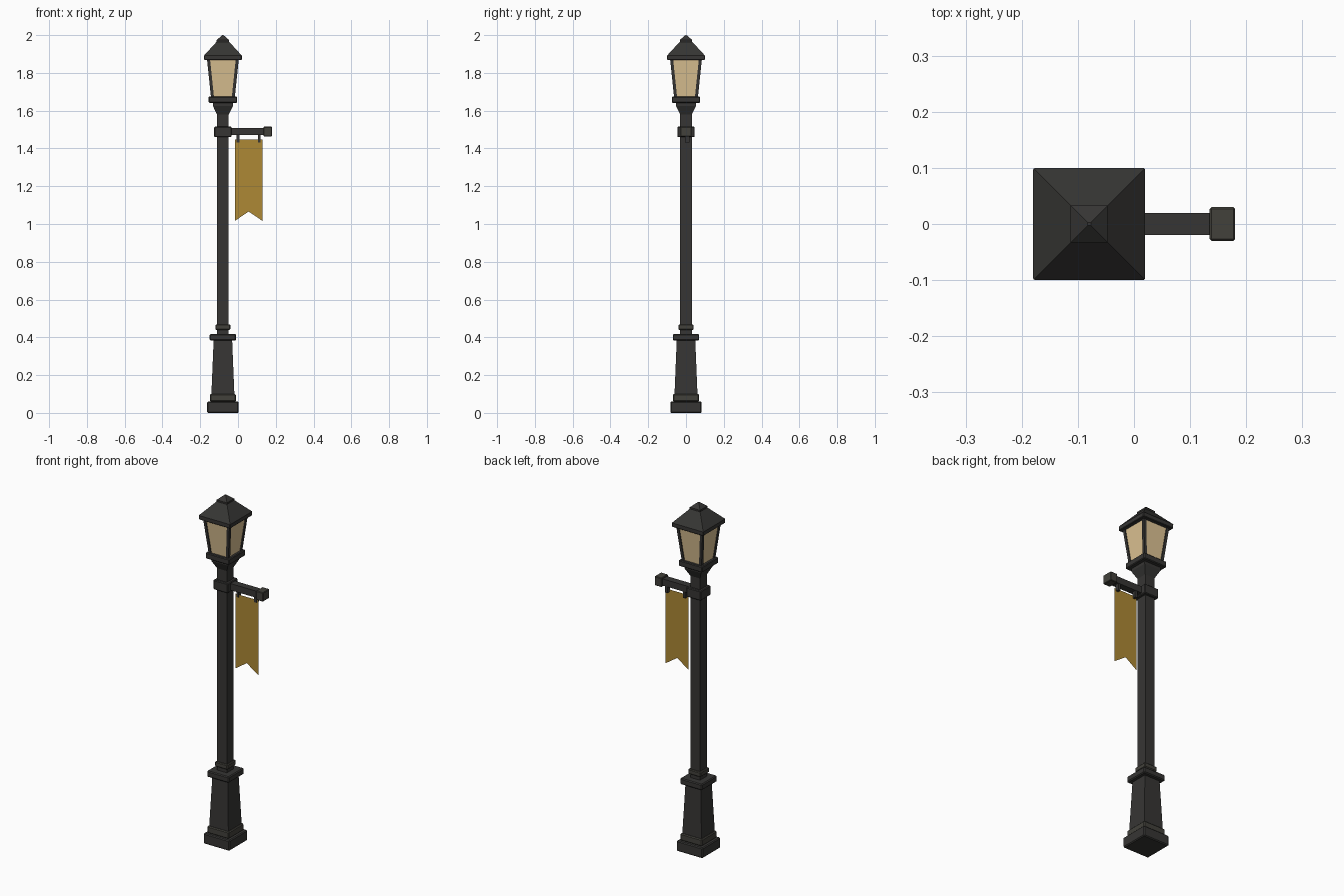
import bpy, bmesh

if "Cube" in bpy.data.objects:
    bpy.data.objects.remove(bpy.data.objects["Cube"])

CX = -0.08  # axis of the post


def material(name, rgb):
    m = bpy.data.materials.new(name)
    m.diffuse_color = (*rgb, 1)
    m.use_nodes = True
    m.node_tree.nodes["Principled BSDF"].inputs["Base Color"].default_value = m.diffuse_color
    return m


IRON = material("dark_iron", (0.037, 0.036, 0.034))
TRIM = material("trim_iron", (0.055, 0.053, 0.044))
GLASS = material("warm_glass", (0.72, 0.54, 0.29))
CLOTH = material("ochre_cloth", (0.42, 0.25, 0.035))


def finish(name, bm, mat):
    bmesh.ops.recalc_face_normals(bm, faces=bm.faces)
    me = bpy.data.meshes.new(name)
    bm.to_mesh(me)
    bm.free()
    me.materials.append(mat)
    ob = bpy.data.objects.new(name, me)
    bpy.context.collection.objects.link(ob)
    return ob


def loft(name, sections, mat=IRON, bevel=0):
    """Stack of rectangles (cx, cy, half_x, half_y, z) joined into a closed solid."""
    bm = bmesh.new()
    rings = [[bm.verts.new((cx + sx * hx, cy + sy * hy, z))
              for sx, sy in ((-1, -1), (1, -1), (1, 1), (-1, 1))]
             for cx, cy, hx, hy, z in sections]
    for a, b in zip(rings, rings[1:]):
        for i in range(4):
            j = (i + 1) % 4
            bm.faces.new((a[i], a[j], b[j], b[i]))
    bm.faces.new(rings[0])
    bm.faces.new(rings[-1])
    ob = finish(name, bm, mat)
    if bevel:
        mod = ob.modifiers.new("bevel", 'BEVEL')
        mod.width = bevel
        mod.segments = 1
    return ob


def square(name, profile, mat=IRON, bevel=0):
    """Square part on the post axis from (half_width, z) pairs."""
    return loft(name, [(CX, 0, h, h, z) for h, z in profile], mat, bevel)


def box(name, x, y, z, mat=IRON, bevel=0):
    cx, cy = sum(x) / 2, sum(y) / 2
    hx, hy = (x[1] - x[0]) / 2, (y[1] - y[0]) / 2
    return loft(name, [(cx, cy, hx, hy, k) for k in z], mat, bevel)


# Pedestal
square("plinth", [(0.083, 0), (0.083, 0.06)], bevel=0.005)
square("plinth_step", [(0.069, 0.06), (0.069, 0.1)], TRIM, 0.005)
square("pedestal", [(0.061, 0.095), (0.049, 0.385)])
square("pedestal_cap", [(0.07, 0.383), (0.07, 0.418)], bevel=0.005)
square("post_ring", [(0.04, 0.44), (0.04, 0.468)], TRIM, 0.004)

# Post and collar
square("post", [(0.031, 0.415), (0.031, 1.585)])
square("arm_collar", [(0.046, 1.46), (0.046, 1.515)], bevel=0.004)

# Banner arm
box("arm", (-0.04, 0.14), (-0.02, 0.02), (1.47, 1.508))
box("arm_end", (0.135, 0.18), (-0.03, 0.03), (1.463, 1.515), TRIM, 0.003)
for i, x in enumerate((0.0, 0.113)):
    box(f"banner_hook_{i + 1}", (x - 0.007, x + 0.007), (-0.004, 0.018), (1.432, 1.475))

# Swallow-tailed banner
bm = bmesh.new()
outline = [(-0.017, 1.447), (-0.017, 1.016), (0.056, 1.066), (0.13, 1.016), (0.13, 1.447)]
bm.faces.new([bm.verts.new((x, 0, z)) for x, z in outline])
finish("banner", bm, CLOTH)

# Lantern
square("lantern_neck", [(0.031, 1.58), (0.053, 1.625), (0.053, 1.642)])
square("lantern_floor", [(0.075, 1.641), (0.075, 1.675)], bevel=0.004)
square("lantern_glass", [(0.058, 1.67), (0.079, 1.872)], GLASS)
for sx in (-1, 1):
    for sy in (-1, 1):
        loft(f"lantern_corner_{'l' if sx < 0 else 'r'}{'f' if sy < 0 else 'b'}",
             [(CX + sx * c, sy * c, 0.008, 0.008, z)
              for c, z in ((0.055, 1.67), (0.076, 1.872))])
square("lantern_eave", [(0.1, 1.868), (0.1, 1.895)], bevel=0.003)
square("lantern_roof", [(0.099, 1.893), (0.031, 1.967)])
square("finial", [(0.033, 1.96), (0.033, 1.974), (0.003, 2.0)])
